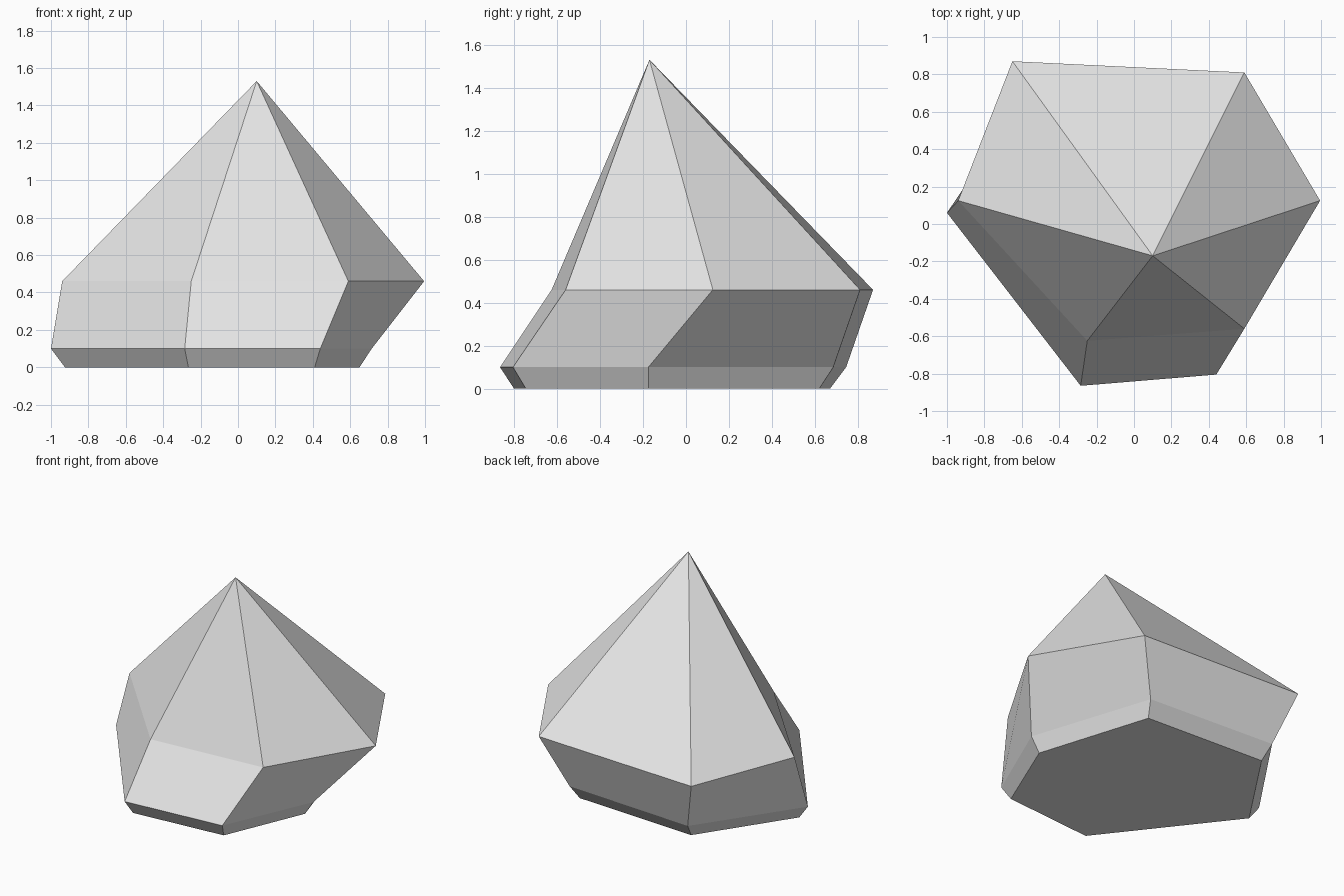
import bpy
import bmesh

cube = bpy.data.objects.get("Cube")
if cube:
    bpy.data.objects.remove(cube, do_unlink=True)

# Pale grey stone material
grey = (0.8, 0.8, 0.8, 1.0)
stone = bpy.data.materials.new("pale_grey_stone")
stone.use_nodes = True
stone.diffuse_color = grey
stone.node_tree.nodes["Principled BSDF"].inputs["Base Color"].default_value = grey

# Irregular hexagonal outlines, stacked from the base to the shoulder
base = [(-0.925, 0.05), (-0.265, -0.80), (0.41, -0.745),
        (0.65, -0.175), (0.40, 0.62), (-0.51, 0.67)]
belt = [(-1.0, 0.06), (-0.285, -0.865), (0.44, -0.805),
        (0.715, -0.175), (0.435, 0.685), (-0.535, 0.745)]
shoulder = [(-0.94, 0.125), (-0.25, -0.625), (0.59, -0.56),
            (0.995, 0.125), (0.59, 0.81), (-0.65, 0.87)]
levels = [(base, 0.0), (belt, 0.10), (shoulder, 0.46)]
peak = (0.10, -0.17, 1.53)

bm = bmesh.new()
rings = [[bm.verts.new((x, y, z)) for x, y in outline] for outline, z in levels]
tip = bm.verts.new(peak)
sides = len(base)

# Flat underside
bm.faces.new(reversed(rings[0]))

# Bevelled foot and leaning walls
for low, high in zip(rings, rings[1:]):
    for i in range(sides):
        j = (i + 1) % sides
        bm.faces.new((low[i], low[j], high[j], high[i]))

# Pointed top facets
for i in range(sides):
    bm.faces.new((rings[-1][i], rings[-1][(i + 1) % sides], tip))

bmesh.ops.recalc_face_normals(bm, faces=bm.faces)
mesh = bpy.data.meshes.new("faceted_rock")
bm.to_mesh(mesh)
bm.free()
mesh.materials.append(stone)
rock = bpy.data.objects.new("faceted_rock", mesh)
bpy.context.collection.objects.link(rock)
